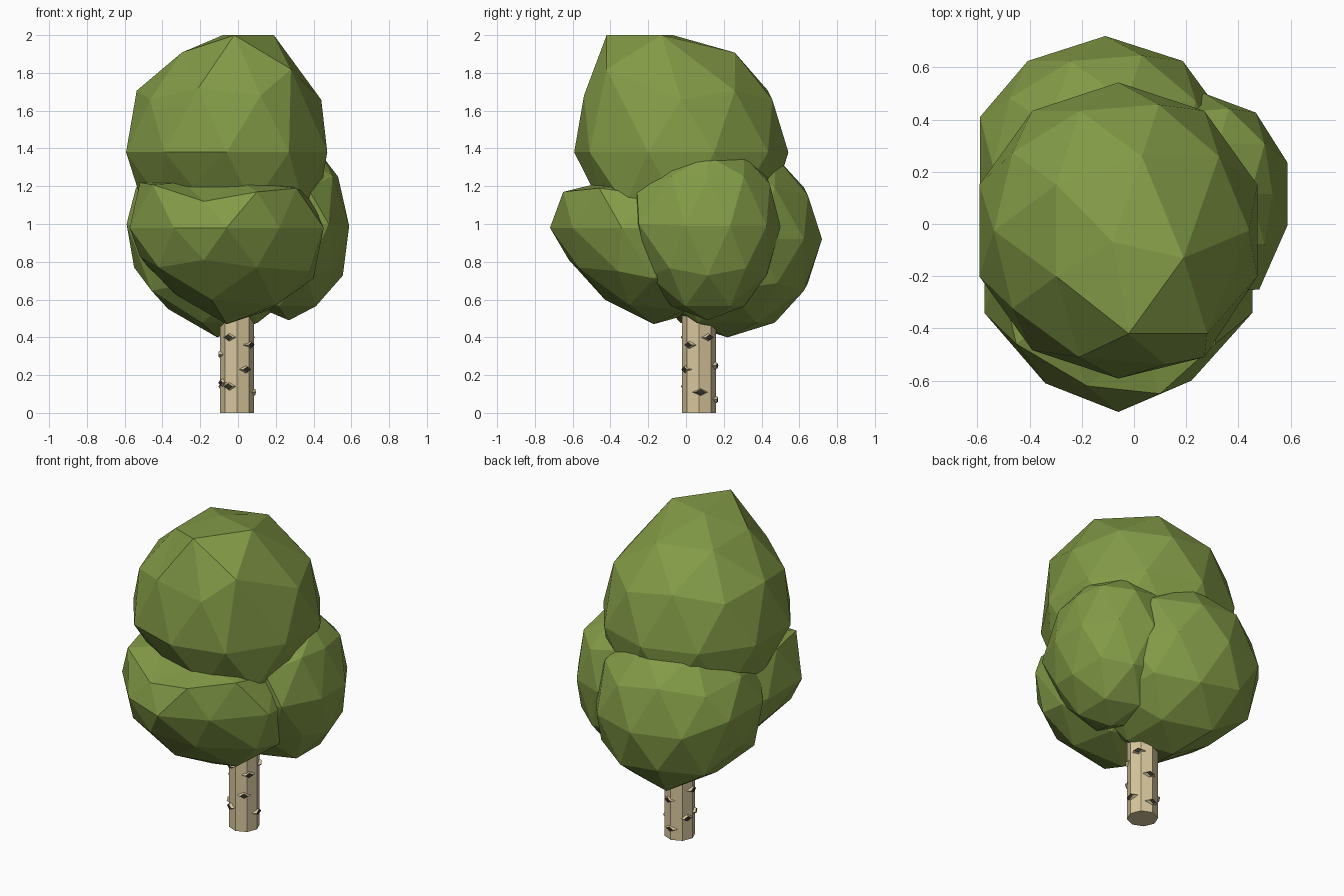
import bpy, bmesh
from math import radians, cos, sin
from mathutils import Matrix, Vector

cube = bpy.data.objects.get("Cube")
if cube:
    bpy.data.objects.remove(cube, do_unlink=True)


def material(name, rgb):
    m = bpy.data.materials.new(name)
    m.use_nodes = True
    color = (*rgb, 1)
    m.diffuse_color = color
    m.node_tree.nodes["Principled BSDF"].inputs["Base Color"].default_value = color
    return m


leaf = material("leaf green", (0.225, 0.325, 0.062))
bark = material("pale bark", (0.69, 0.575, 0.34))
dark = material("dark bark mark", (0.035, 0.03, 0.02))


def finish(name, bm, *materials):
    mesh = bpy.data.meshes.new(name)
    bm.to_mesh(mesh)
    bm.free()
    for m in materials:
        mesh.materials.append(m)
    obj = bpy.data.objects.new(name, mesh)
    bpy.context.collection.objects.link(obj)
    return obj


def foliage(name, center, radii, ceiling, pulls):
    """Faceted leaf clump; each pull drags the closest corner to a point."""
    bm = bmesh.new()
    bmesh.ops.create_icosphere(bm, subdivisions=2, radius=1)
    bmesh.ops.scale(bm, vec=radii, verts=bm.verts)
    bmesh.ops.translate(bm, vec=center, verts=bm.verts)
    for p in pulls:
        target = Vector(p)
        min(bm.verts, key=lambda v: (v.co - target).length).co = target
    for v in bm.verts:
        v.co.z = min(v.co.z, ceiling)
    return finish(name, bm, leaf)


# Leaf clumps
foliage("top_foliage", (-0.06, -0.025, 1.38), (0.56, 0.567, 0.62), 2.0, [
    (-0.02, -0.42, 2.0), (0.19, -0.13, 2.0), (-0.08, -0.07, 2.0),
    (0.28, -0.42, 1.82), (0.12, -0.54, 1.68), (-0.21, -0.51, 1.72),
    (0.27, -0.51, 1.38), (-0.24, -0.42, 1.20), (0.08, -0.45, 1.10),
    (-0.41, -0.26, 1.12), (-0.51, -0.04, 1.12)])
foliage("front_foliage", (-0.06, -0.17, 0.98), (0.54, 0.55, 0.51), 1.22, [
    (-0.18, -0.62, 1.12), (0.10, -0.65, 1.17), (-0.34, -0.61, 0.98), (0.22, -0.60, 0.98),
    (-0.18, -0.62, 0.81), (0.10, -0.57, 0.77), (-0.14, -0.43, 0.60), (0.20, -0.30, 0.57),
    (0.38, -0.36, 0.75), (-0.42, -0.45, 0.77), (-0.52, -0.15, 0.83), (-0.32, -0.15, 0.62),
    (0.38, -0.17, 1.15), (0.31, -0.46, 1.19)])
foliage("back_foliage", (-0.11, 0.22, 0.92), (0.505, 0.50, 0.52), 1.44, [
    (-0.37, 0.22, 0.55), (-0.55, 0.22, 0.77), (-0.59, 0.07, 1.0), (-0.59, 0.41, 1.0)])
foliage("left_foliage", (0.27, 0.115, 0.99), (0.335, 0.385, 0.50), 1.36, [
    (0.53, 0.115, 1.25), (0.48, -0.25, 1.0), (0.37, -0.26, 1.19)])

# Trunk
TRUNK_X, TRUNK_Y, TRUNK_R, TRUNK_H = -0.005, 0.07, 0.09, 0.8
bm = bmesh.new()
bmesh.ops.create_cone(bm, cap_ends=True, segments=8, radius1=TRUNK_R, radius2=TRUNK_R,
                      depth=TRUNK_H,
                      matrix=Matrix.Translation((TRUNK_X, TRUNK_Y, TRUNK_H / 2)))
finish("trunk", bm, bark)

# Diamond bark marks: raised rim with a dark outer face (angle, height)
marks = [(-119, 0.40), (-38, 0.36), (-56, 0.23), (-119, 0.14), (4, 0.11), (35, 0.40),
         (78, 0.25), (88, 0.07), (154, 0.14), (180, 0.31), (205, 0.16)]
for i, (angle, z) in enumerate(marks):
    a = radians(angle)
    out = Vector((cos(a), sin(a), 0))
    place = (Matrix.Translation(Vector((TRUNK_X, TRUNK_Y, z)) + out * 0.086)
             @ out.to_track_quat("Z", "Y").to_matrix().to_4x4()
             @ Matrix.Diagonal((1, 0.6, 1, 1)))
    bm = bmesh.new()
    bmesh.ops.create_cone(bm, cap_ends=True, segments=4, radius1=0.041, radius2=0.025,
                          depth=0.024, matrix=place)
    bm.normal_update()
    for f in bm.faces:
        f.material_index = 1 if f.normal.dot(out) > 0.95 else 0
    finish(f"bark_mark_{i + 1}", bm, bark, dark)
